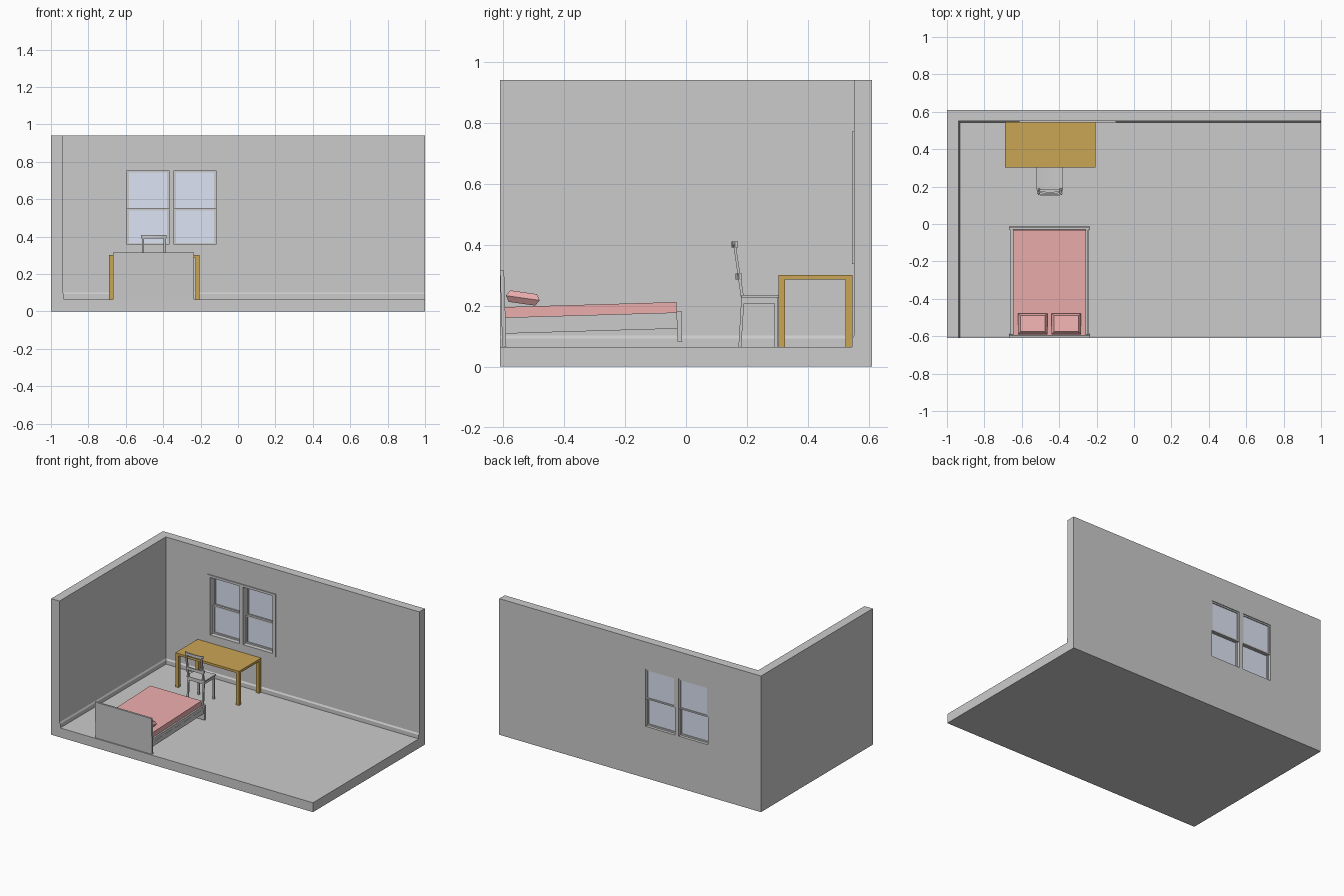
import bpy, bmesh, math
from mathutils import Matrix, Vector

if "Cube" in bpy.data.objects:
    bpy.data.objects.remove(bpy.data.objects["Cube"])


def material(name, rgb):
    m = bpy.data.materials.new(name)
    m.diffuse_color = (*rgb, 1)
    m.use_nodes = True
    m.node_tree.nodes["Principled BSDF"].inputs["Base Color"].default_value = m.diffuse_color
    return m


WOOD = material("wood", (0.60, 0.38, 0.09))
PINK = material("pink_fabric", (0.84, 0.42, 0.42))
GLASS = material("glass", (0.72, 0.77, 0.90))


def prism(name, pts, axis, lo, hi, mat=None):
    """Extrude a closed profile along an axis (the two other axes in order)."""
    place = {'x': lambda a, b, t: (t, a, b),
             'y': lambda a, b, t: (a, t, b),
             'z': lambda a, b, t: (a, b, t)}[axis]
    bm = bmesh.new()
    face = bm.faces.new([bm.verts.new(place(a, b, lo)) for a, b in pts])
    ext = bmesh.ops.extrude_face_region(bm, geom=[face])
    moved = [g for g in ext['geom'] if isinstance(g, bmesh.types.BMVert)]
    bmesh.ops.translate(bm, verts=moved, vec=Vector(place(0, 0, hi - lo)))
    bmesh.ops.recalc_face_normals(bm, faces=bm.faces)
    me = bpy.data.meshes.new(name)
    bm.to_mesh(me)
    bm.free()
    ob = bpy.data.objects.new(name, me)
    bpy.context.collection.objects.link(ob)
    if mat:
        me.materials.append(mat)
    return ob


def box(name, x, y, z, mat=None):
    pts = [(x[0], y[0]), (x[1], y[0]), (x[1], y[1]), (x[0], y[1])]
    return prism(name, pts, 'z', z[0], z[1], mat)


def frame(name, x, z, w, y):
    """Four bars around a rectangle in the xz plane."""
    box(name + "_left", (x[0], x[0] + w), y, z)
    box(name + "_right", (x[1] - w, x[1]), y, z)
    box(name + "_bottom", (x[0] + w, x[1] - w), y, (z[0], z[0] + w))
    box(name + "_top", (x[0] + w, x[1] - w), y, (z[1] - w, z[1]))


# Room shell
F = 0.065
box("floor", (-1, 1), (-0.61, 0.61), (0, F))
box("left_wall", (-1, -0.937), (-0.61, 0.61), (F, 0.94))
back = box("back_wall", (-0.937, 1), (0.55, 0.61), (F, 0.94))

# Skirting boards with chamfered tops
prism("left_skirting", [(-0.937, F), (-0.931, F), (-0.931, 0.092), (-0.937, 0.102)], 'y', -0.61, 0.55)
prism("back_skirting", [(0.55, F), (0.544, F), (0.544, 0.092), (0.55, 0.102)], 'x', -0.937, 1)

# Double window: openings, sashes, panes
openings = [(-0.594, -0.37), (-0.342, -0.118)]
Z0, ZM, Z1 = 0.357, 0.55, 0.754
for i, ox in enumerate(openings):
    cut = box(f"window_cutter_{i}", ox, (0.5, 0.7), (Z0, Z1))
    cut.hide_render = True
    cut.display_type = 'WIRE'
    mod = back.modifiers.new("opening", 'BOOLEAN')
    mod.operation = 'DIFFERENCE'
    mod.solver = 'EXACT'
    mod.object = cut
    for part, z, y in (("lower", (Z0, ZM), 0.575), ("upper", (ZM - 0.006, Z1), 0.59)):
        frame(f"{part}_sash_{i}", ox, z, 0.010, (y, y + 0.015))
        box(f"{part}_pane_{i}", (ox[0] + 0.01, ox[1] - 0.01), (y + 0.006, y + 0.009),
            (z[0] + 0.01, z[1] - 0.01), GLASS)

# Window trim
TY = (0.544, 0.55)
for n, x in (("left", (-0.615, -0.594)), ("middle", (-0.37, -0.342)), ("right", (-0.118, -0.096))):
    box(f"window_trim_{n}", x, TY, (Z0, Z1))
box("window_trim_top", (-0.615, -0.096), TY, (Z1, 0.77))
box("window_trim_bottom", (-0.615, -0.096), TY, (0.336, Z0))

# Desk
box("desk_top", (-0.69, -0.205), (0.303, 0.545), (0.285, 0.301), WOOD)
for x in (-0.69, -0.227):
    for y in (0.303, 0.523):
        box("desk_leg", (x, x + 0.022), (y, y + 0.022), (F, 0.285), WOOD)

# Chair: scooped seat
CX = -0.45
top = [(CX + 0.07 * t, 0.235 - 0.004 * (1 - t * t)) for t in (1, .75, .5, .25, 0, -.25, -.5, -.75, -1)]
seat = prism("chair_seat", [(CX - 0.07, 0.226), (CX + 0.07, 0.226)] + top, 'y', 0.182, 0.305)
# Chair: rails under the seat, legs and back posts
for s in (-1, 1):
    a, b = sorted((CX + s * 0.053, CX + s * 0.063))
    box("chair_side_rail", (a, b), (0.19, 0.298), (0.207, 0.226))
    a, b = sorted((CX + s * 0.052, CX + s * 0.064))
    box("chair_front_leg", (a, b), (0.290, 0.302), (F, 0.226))
    prism("chair_back_post", [(0.172, F), (0.181, F), (0.191, 0.22), (0.187, 0.245), (0.163, 0.40),
                              (0.155, 0.40), (0.178, 0.24), (0.181, 0.22)], 'x', a, b)
for y in (0.183, 0.292):
    box("chair_cross_rail", (CX - 0.053, CX + 0.053), (y, y + 0.008), (0.207, 0.226))


# Chair: curved back rails
def back_rail(name, y, z):
    arc = [(-0.068, 0.012), (-0.05, 0.003), (0, 0), (0.05, 0.003), (0.068, 0.012)]
    pts = [(CX + a, y + b) for a, b in arc] + [(CX + a, y + b + 0.009) for a, b in reversed(arc)]
    return prism(name, pts, 'z', *z)


rails = [back_rail("chair_top_rail", 0.149, (0.39, 0.41)),
         back_rail("chair_lower_rail", 0.162, (0.286, 0.306))]

# Bed, built level then tipped slightly about the headboard's foot
HX = (-0.667, -0.235)
bed = [
    box("headboard", HX, (0, 0.013), (0, 0.25)),
    box("footboard", HX, (0.574, 0.590), (0, 0.101)),
    box("bed_base", (-0.647, -0.257), (0.013, 0.574), (0.075, 0.096)),
    box("mattress", (-0.648, -0.257), (0.013, 0.575), (0.096, 0.130), PINK),
]
for x in (-0.660, -0.257):
    bed.append(box("bed_lower_rail", (x, x + 0.013), (0.013, 0.574), (0.043, 0.074)))
    bed.append(box("bed_upper_rail", (x + 0.001, x + 0.012), (0.013, 0.574), (0.074, 0.096)))
tip = Matrix.Translation((0, -0.602, F)) @ Matrix.Rotation(0.029, 4, 'X')
for ob in bed:
    ob.data.transform(tip)


# Pillows: three stacked rings, wide in the middle
def pillow(name, cx):
    bm = bmesh.new()
    rings = [[bm.verts.new((sx * hx, sy * hy, z)) for sx, sy in ((-1, -1), (1, -1), (1, 1), (-1, 1))]
             for hx, hy, z in ((0.066, 0.044, -0.019), (0.079, 0.056, 0), (0.066, 0.044, 0.019))]
    bm.faces.new(rings[0])
    bm.faces.new(rings[2])
    for lo, hi in zip(rings, rings[1:]):
        for i in range(4):
            j = (i + 1) % 4
            bm.faces.new((lo[i], lo[j], hi[j], hi[i]))
    bmesh.ops.recalc_face_normals(bm, faces=bm.faces)
    me = bpy.data.meshes.new(name)
    bm.to_mesh(me)
    bm.free()
    me.transform(Matrix.Translation((cx, -0.535, 0.225)) @ Matrix.Rotation(math.radians(-8), 4, 'X'))
    me.materials.append(PINK)
    ob = bpy.data.objects.new(name, me)
    bpy.context.collection.objects.link(ob)
    return ob


pillows = [pillow("left_pillow", -0.542), pillow("right_pillow", -0.362)]

# Smooth the curved parts
bpy.ops.object.select_all(action='DESELECT')
for ob in pillows + rails + [seat]:
    ob.select_set(True)
    bpy.context.view_layer.objects.active = ob
bpy.ops.object.shade_smooth_by_angle(angle=math.radians(40))
